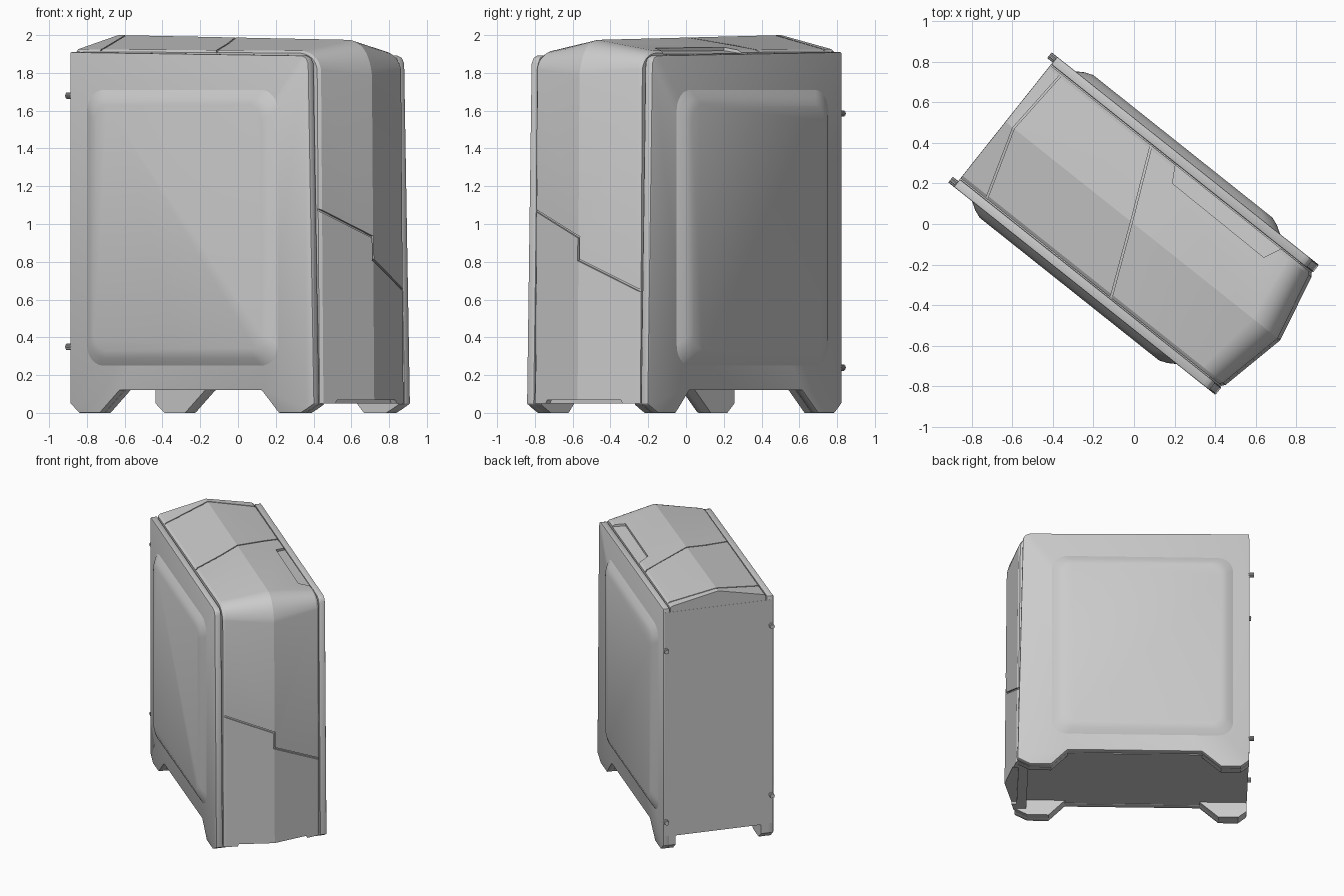
import bpy, bmesh, math
from mathutils import Matrix, Vector

if "Cube" in bpy.data.objects:
    bpy.data.objects.remove(bpy.data.objects["Cube"])

ROT = Matrix.Rotation(math.radians(-38.5), 4, 'Z')   # u = depth (front +), v = width


def loft(name, loops, angle=25, bevel=0):
    """Closed solid through a list of equal-length (u, v, z) loops."""
    bm = bmesh.new()
    rows = [[bm.verts.new(ROT @ Vector(p)) for p in lp] for lp in loops]
    n = len(rows[0])
    for a, b in zip(rows, rows[1:]):
        for i in range(n):
            j = (i + 1) % n
            bm.faces.new((a[i], a[j], b[j], b[i]))
    bm.faces.new(rows[0])
    bm.faces.new(rows[-1])
    bmesh.ops.recalc_face_normals(bm, faces=bm.faces)
    me = bpy.data.meshes.new(name)
    bm.to_mesh(me)
    bm.free()
    ob = bpy.data.objects.new(name, me)
    bpy.context.collection.objects.link(ob)
    bpy.ops.object.select_all(action='DESELECT')
    ob.select_set(True)
    bpy.context.view_layer.objects.active = ob
    if bevel:
        m = ob.modifiers.new("bevel", 'BEVEL')
        m.width, m.segments, m.limit_method = bevel, 2, 'ANGLE'
        m.angle_limit = math.radians(40)
        bpy.ops.object.modifier_apply(modifier=m.name)
    if angle:
        bpy.ops.object.shade_smooth_by_angle(angle=math.radians(angle))
    return ob


# --- shell surface ---------------------------------------------------------
HW = 0.356


def roof(u, v):
    t = abs(v) / HW
    k = (u + 0.81) / 1.55
    return (2 - 0.078 * t) * (1 - k) + (1.975 - 0.06 * t) * k


def front(v, z):
    t = abs(v) / HW
    return 0.922 - 0.077 * t - 0.016 * (z - 0.05) / 1.75


def section(v, drop=0):
    t = abs(v) / HW
    u0, z1 = 0.75 - 0.05 * t, 1.79 + 0.03 * t
    a = Vector((u0, roof(u0, v)))
    c = Vector((front(v, z1) - 0.025, roof(u0, v) - 0.012))
    b = Vector((front(v, z1), z1))
    pts = [(-0.81, 0.12), (-0.81, roof(-0.81, v) - drop)]
    for i in range(11):
        s = i / 10
        p = a * (1 - s) ** 2 + c * 2 * s * (1 - s) + b * s * s
        pts.append((p.x - drop * s, p.y - drop * (1 - s)))
    pts += [(front(v, 0.05) - drop, 0.05), (0.76, 0.05), (0.76, 0.12)]
    return [(u, v, z) for u, z in pts]


shell = loft("front_and_top_cover",
             [section(-HW, .01), section(-.34), section(0), section(.34), section(HW, .01)], 0)


def cut(lo, hi):
    c = loft("cutter", [lo, hi], 0)
    c.hide_render = True
    m = shell.modifiers.new("cut", 'BOOLEAN')
    m.operation, m.solver, m.object = 'DIFFERENCE', 'EXACT', c
    bpy.context.view_layer.objects.active = shell
    bpy.ops.object.modifier_apply(modifier=m.name)
    bpy.data.objects.remove(c)


def strip(p, q, w=0.0045):
    p, q = Vector(p), Vector(q)
    d = (q - p).normalized()
    n = Vector((-d.y, d.x)) * w
    p, q = p - d * w, q + d * w
    return [p + n, q + n, q - n, p - n]


def roof_cut(poly, depth):
    cut([(u, v, roof(u, v) - depth) for u, v in poly],
        [(u, v, roof(u, v) + 0.05) for u, v in poly])


# Recessed port strip, lid seams, visor seam and lower intake
roof_cut([(-.03, .37), (.024, .275), (.604, .27), (.65, .37)], 0.016)
for line in ([(.14, -.36), (-.016, 0), (-.177, .36)],
             [(-.65, -.345), (-.76, 0), (-.74, .345)]):
    for p, q in zip(line, line[1:]):
        roof_cut(strip(p, q), 0.012)
visor = [(-.37, 1.08), (0, .93), (0, .81), (.37, .64)]
for p, q in zip(visor, visor[1:]):
    s = strip(p, q, 0.006)
    cut([(front(v, z) - 0.014, v, z) for v, z in s],
        [(front(v, z) + 0.05, v, z) for v, z in s])
intake = [(-.27, .03), (.27, .03), (.25, .068), (-.25, .068)]
cut([(.83, v, z) for v, z in intake], [(1.0, v, z) for v, z in intake])
bpy.ops.object.select_all(action='DESELECT')
shell.select_set(True)
bpy.context.view_layer.objects.active = shell
bpy.ops.object.shade_smooth_by_angle(angle=math.radians(20))

# Inner chassis closes the seams
box = [(-.811, .125), (.755, .125), (.755, 1.88), (-.811, 1.88)]
loft("chassis", [[(u, v, z) for u, z in box] for v in (-.4, .4)], 0)


# --- side panels, pads, feet, screws ---------------------------------------
def rounded(inset, v):
    u0, u1, z0, z1 = -.695 + inset, .595 - inset, .25 + inset, 1.71 - inset
    r, out = 0.11 - inset * 0.3, []
    for cu, cz, a0 in ((u1 - r, z1 - r, 0), (u0 + r, z1 - r, 90),
                       (u0 + r, z0 + r, 180), (u1 - r, z0 + r, 270)):
        for i in range(7):
            a = math.radians(a0 + i * 15)
            out.append((cu + r * math.cos(a), v, cz + r * math.sin(a)))
    return out


back_foot = [(-.475, .12), (-.61, 0), (-.75, 0), (-.81, .05)]
front_foot = [(.835, .045), (.79, .02), (.75, 0), (.60, 0), (.484, .12)]
outline = ([(-.81, 1.91), (.755, 1.892), (.785, 1.88), (.801, 1.85), (.84, .05)]
           + front_foot + back_foot)

for side, s in (("left", -1), ("right", 1)):
    loft(side + "_side_panel",
         [[(u, s * v, z) for u, z in outline] for v in (.362, .41)], 25, 0.006)
    loft(side + "_raised_pad",
         [rounded(i, s * v) for i, v in ((0, .405), (0, .41), (.04, .435), (.08, .45))], 35)
    for name, prof in (("front", front_foot), ("back", back_foot + [(-.81, .13)])):
        top = prof + ([(.76, .12)] if name == "front" else [])
        loft(f"{name}_{side}_foot",
             [[(u, s * v, z) for u, z in top] for v in (.317, .365)], 0)
    # Knurled thumb screws on the back
    for z in ((1.68, .35) if s < 0 else (1.585, .24)):
        ring = [(s * .392 + r * math.cos(a), z + r * math.sin(a))
                for a, r in ((i * math.pi / 10, .018 - .003 * (i % 2)) for i in range(20))]
        loft(side + "_thumb_screw", [[(u, v, h) for v, h in ring] for u in (-.845, -.805)], 0)
